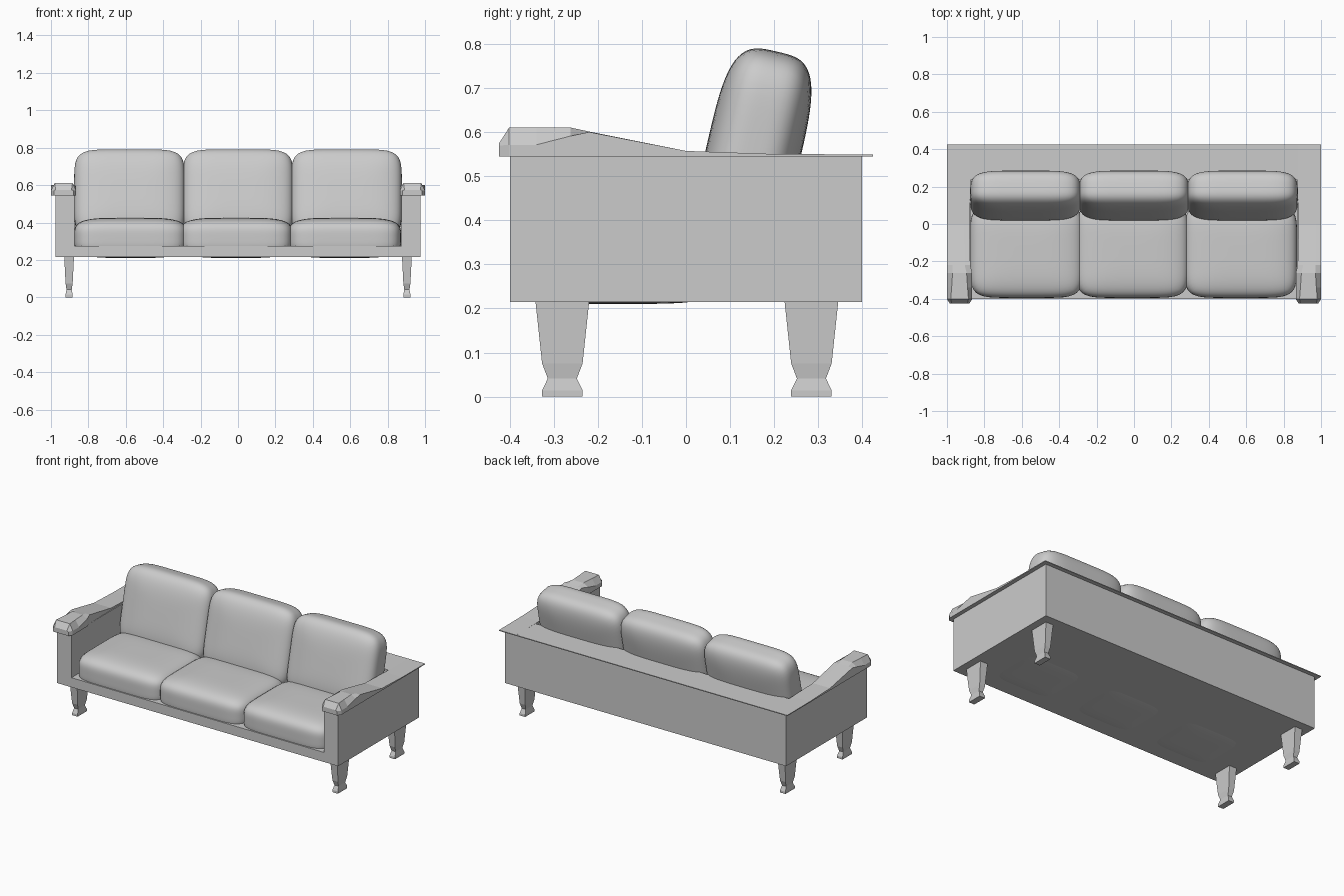
import bpy, bmesh
from math import radians
from mathutils import Matrix, Vector

if "Cube" in bpy.data.objects:
    bpy.data.objects.remove(bpy.data.objects["Cube"])


def add(name, bm):
    bmesh.ops.recalc_face_normals(bm, faces=bm.faces[:])
    me = bpy.data.meshes.new(name)
    bm.to_mesh(me)
    bm.free()
    ob = bpy.data.objects.new(name, me)
    bpy.context.collection.objects.link(ob)
    return ob


def box(name, lo, hi):
    bm = bmesh.new()
    bmesh.ops.create_cube(bm, size=1)
    for v in bm.verts:
        v.co = Vector([(a + b) / 2 + c * (b - a) for a, b, c in zip(lo, hi, v.co)])
    return add(name, bm)


def loft(name, rings, sx=1):
    """Skin equal-length rings of points and cap both ends."""
    bm = bmesh.new()
    rows = [[bm.verts.new((sx * x, y, z)) for x, y, z in r] for r in rings]
    n = len(rows[0])
    for a, b in zip(rows, rows[1:]):
        for i in range(n):
            j = (i + 1) % n
            bm.faces.new((a[i], a[j], b[j], b[i]))
    bm.faces.new(rows[0])
    bm.faces.new(rows[-1])
    bmesh.ops.remove_doubles(bm, verts=bm.verts[:], dist=1e-5)
    return add(name, bm)


def cushion(name, half, centre, tilt=0, n=6, p=4):
    """Plump pillow: a subdivided cube pushed onto a superellipsoid (thin axis is local z)."""
    bm = bmesh.new()
    bmesh.ops.create_cube(bm, size=2)
    bmesh.ops.subdivide_edges(bm, edges=bm.edges[:], cuts=17, use_grid_fill=True)
    for v in bm.verts:
        x, y, z = (abs(c) for c in v.co)
        r = ((x**n + y**n) ** (p / n) + z**p) ** (1 / p)
        v.co = Vector([c / r * h for c, h in zip(v.co, half)])
    m = Matrix.Translation(centre) @ Matrix.Rotation(radians(tilt), 4, 'X')
    bmesh.ops.transform(bm, matrix=m, verts=bm.verts[:])
    for f in bm.faces:
        f.smooth = True
    return add(name, bm)


# Frame: a solid box with the seating well cut out, open at the front
frame = box("frame", (-0.975, -0.40, 0.215), (0.975, 0.40, 0.546))
cutter = box("well_cutter", (-0.875, -0.6, 0.275), (0.875, 0.235, 0.8))
cutter.hide_render = True
mod = frame.modifiers.new("well", 'BOOLEAN')
mod.operation = 'DIFFERENCE'
mod.solver = 'EXACT'
mod.object = cutter
bpy.context.view_layer.objects.active = frame
bpy.ops.object.modifier_apply(modifier=mod.name)
bpy.data.objects.remove(cutter)

# Back rail
box("back_rail", (-0.88, 0.235, 0.545), (0.88, 0.425, 0.55))

# Arm rails: y, inner x, outer x, shoulder z, top z, chamfer
arm = [(-0.425, 0.88, 0.985, 0.570, 0.575, 0.010),
       (-0.402, 0.865, 1.0, 0.572, 0.611, 0.020),
       (-0.340, 0.865, 1.0, 0.572, 0.611, 0.025),
       (-0.262, 0.865, 1.0, 0.592, 0.611, 0.030),
       (-0.220, 0.875, 1.0, 0.601, 0.602, 0.030),
       (0.0, 0.88, 1.0, 0.558, 0.558, 0.030),
       (0.20, 0.88, 1.0, 0.551, 0.551, 0.030),
       (0.425, 0.88, 1.0, 0.55, 0.55, 0.030)]
arm_rings = [[(xi, y, 0.545), (xo, y, 0.545), (xo, y, zs),
              (xo - d, y, zt), (xi + d, y, zt), (xi, y, zs)]
             for y, xi, xo, zs, zt, d in arm]

# Legs: z, half width in x, half width in y
leg = [(0.216, 0.026, 0.061), (0.075, 0.019, 0.046), (0.041, 0.014, 0.033),
       (0.014, 0.019, 0.046), (0.0, 0.019, 0.046)]

for side, s in (("left", -1), ("right", 1)):
    loft(side + "_arm_rail", arm_rings, s)
    for end, cy in (("front", -0.281), ("back", 0.285)):
        loft(f"{side}_{end}_leg",
             [[(0.903 + i * hx, cy + j * hy, z)
               for i, j in ((-1, -1), (1, -1), (1, 1), (-1, 1))]
              for z, hx, hy in leg], s)

# Three seat cushions and three leaning back cushions
for i, (xs, xb) in enumerate(((-0.575, -0.58), (-0.01, 0.0), (0.57, 0.58)), 1):
    cushion(f"seat_cushion_{i}", (0.302, 0.25, 0.1075), (xs, -0.145, 0.318))
    cushion(f"back_cushion_{i}", (0.296, 0.24, 0.107), (xb, 0.152, 0.55),
            tilt=77, p=3.6)
